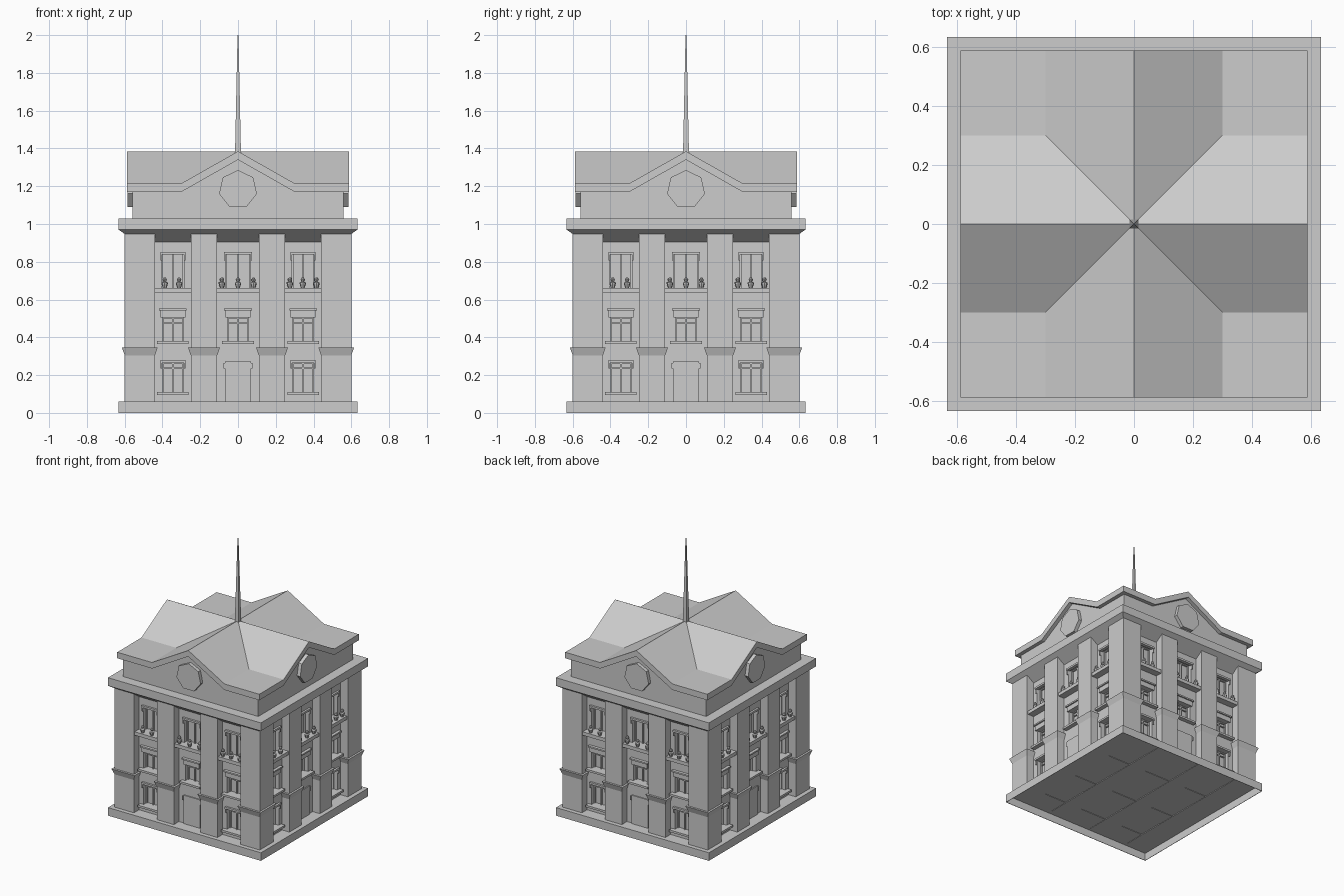
import bpy, bmesh
from math import sin, cos, pi
from mathutils import Matrix

cube = bpy.data.objects.get("Cube")
if cube:
    bpy.data.objects.remove(cube, do_unlink=True)

GREY = (0.604, 0.604, 0.604, 1)
stone = bpy.data.materials.new("grey_stone")
stone.use_nodes = True
stone.diffuse_color = GREY
stone.node_tree.nodes["Principled BSDF"].inputs["Base Color"].default_value = GREY

WALL, GLASS, PILLAR = 0.54, 0.50, 0.60     # distances of the facade planes from the centre
EDGE, BASE = 0.632, 0.06                   # plinth and cornice half width, plinth height
BAYS = [(-0.345, 0.095), (0, 0.11), (0.345, 0.095)]


def finish(bm, name, four=False):
    """Turn a bmesh into an object, repeated on all four sides if asked."""
    if four:
        source = bm.verts[:] + bm.edges[:] + bm.faces[:]
        for k in range(1, 4):
            copy = bmesh.ops.duplicate(bm, geom=source)["geom"]
            verts = [v for v in copy if isinstance(v, bmesh.types.BMVert)]
            bmesh.ops.rotate(bm, verts=verts, matrix=Matrix.Rotation(k * pi / 2, 3, 'Z'))
    bmesh.ops.recalc_face_normals(bm, faces=bm.faces)
    mesh = bpy.data.meshes.new(name)
    bm.to_mesh(mesh)
    bm.free()
    mesh.materials.append(stone)
    obj = bpy.data.objects.new(name, mesh)
    bpy.context.collection.objects.link(obj)


def bridge(bm, rings):
    """Skin a stack of rings and cap both ends."""
    n = len(rings[0])
    for low, high in zip(rings, rings[1:]):
        for i in range(n):
            j = (i + 1) % n
            bm.faces.new((low[i], low[j], high[j], high[i]))
    bm.faces.new(rings[0])
    bm.faces.new(rings[-1])


def box(bm, x0, x1, y0, y1, z0, z1, flare=0):
    """Box whose top is widened by flare on every side."""
    bridge(bm, [[bm.verts.new(p) for p in ((x0 - f, y0 - f, z), (x1 + f, y0 - f, z),
                                           (x1 + f, y1 + f, z), (x0 - f, y1 + f, z))]
                for z, f in ((z0, 0), (z1, flare))])


def front_box(bm, cx, half, z0, z1, back, front):
    """Box on the front facade, given by distances from the centre."""
    box(bm, cx - half, cx + half, -front, -back, z0, z1)


def square_stack(name, levels):
    """Square solid through a list of (half width, height) rings."""
    bm = bmesh.new()
    bridge(bm, [[bm.verts.new((sx * h, sy * h, z))
                 for sx, sy in ((-1, -1), (1, -1), (1, 1), (-1, 1))] for h, z in levels])
    finish(bm, name)


def cross_gable(name, half, top, drop=None, floor=None):
    """Crossed gables over a square, with a parallel underside or a flat floor."""
    bm = bmesh.new()
    steps = (-half, -0.3, 0, 0.3, half)
    grid = [[bm.verts.new((x, y, top + 0.17 * max(0, 1 - min(abs(x), abs(y)) / 0.3)))
             for y in steps] for x in steps]
    for i in range(4):
        for j in range(4):
            a, b, c, d = grid[i][j], grid[i + 1][j], grid[i + 1][j + 1], grid[i][j + 1]
            if i in (1, 2) and j in (1, 2):      # valley quads fold along the diagonal
                if i == j:
                    bm.faces.new((a, b, c))
                    bm.faces.new((a, c, d))
                else:
                    bm.faces.new((a, b, d))
                    bm.faces.new((b, c, d))
            else:
                bm.faces.new((a, b, c, d))
    lower = bmesh.ops.extrude_face_region(bm, geom=bm.faces[:], use_keep_orig=True)["geom"]
    for v in lower:
        if isinstance(v, bmesh.types.BMVert):
            v.co.z = floor if floor is not None else v.co.z - drop
    finish(bm, name)


# Main masses, with a plinth that is hollow underneath
square_stack("plinth", [(EDGE, BASE), (EDGE, 0), (EDGE - 0.003, 0), (EDGE - 0.003, BASE - 0.003)])
square_stack("inner_core", [(GLASS, BASE), (GLASS, 0.98)])
square_stack("cornice", [(WALL, 0.905), (EDGE, 0.97), (EDGE, 1.03)])
cross_gable("attic", 0.558, 1.17, floor=1.03)
cross_gable("roof", 0.587, 1.215, drop=0.045)

# Shallow crossing beams under the floor
bm = bmesh.new()
for x0, x1 in ((-PILLAR, -0.44), (-0.25, -0.11), (0.11, 0.25), (0.44, PILLAR)):
    box(bm, x0, x1, -PILLAR, PILLAR, BASE - 0.008, BASE - 0.002)
    box(bm, -PILLAR, PILLAR, x0, x1, BASE - 0.006, BASE - 0.002)
finish(bm, "floor_beams")

# Spire
bm = bmesh.new()
box(bm, -0.016, 0.016, -0.016, 0.016, 1.36, 2.0, -0.0135)
finish(bm, "spire")

# Heptagonal gable medallions
bm = bmesh.new()
bridge(bm, [[bm.verts.new((0.1025 * sin(a), -d, 1.183 + 0.1025 * cos(a)))
             for a in (2 * pi * i / 7 for i in range(7))] for d in (0.55, 0.584)])
finish(bm, "gable_medallions", four=True)

# Pillars with flared bands
bm = bmesh.new()
bands = bmesh.new()
for x0, x1, back in ((0.44, PILLAR, 0.44), (0.11, 0.25, GLASS), (-0.25, -0.11, GLASS)):
    box(bm, x0, x1, -PILLAR, -back, BASE, 0.97)
    box(bands, x0, x1, -PILLAR, -back, 0.305, 0.347, 0.015)
finish(bm, "pillars", four=True)
finish(bands, "pillar_bands", four=True)

# Bay walls, windows and trim
wall, frames, hoods, sills, ledges, door = (bmesh.new() for _ in range(6))
for cx, half in BAYS:
    middle = cx == 0
    upper_half = 0.065 if middle else 0.058
    # openings: bottom, top, half width
    openings = [(0.38, 0.505, 0.056), (0.66, 0.845, upper_half)]
    if not middle:
        openings.insert(0, (0.11, 0.265, 0.056))
    z = BASE
    for z0, z1, w in openings:
        front_box(wall, cx, half, z, z0, GLASS, WALL)
        for s in (-1, 1):
            front_box(wall, cx + s * (half + w) / 2, (half - w) / 2, z0, z1, GLASS, WALL)
            front_box(frames, cx + s * (w - 0.003), 0.003, z0, z1, GLASS, 0.512)
        front_box(frames, cx, w - 0.006, z1 - 0.006, z1, GLASS, 0.512)
        front_box(frames, cx, 0.005, z0, z1 - 0.006, GLASS, 0.512)
        if z0 < 0.6:
            front_box(frames, cx, w - 0.006, z1 - 0.032, z1 - 0.026, GLASS, 0.51)
            front_box(sills, cx, 0.084, z0 - 0.015, z0, GLASS, 0.572)
        z = z1
    front_box(wall, cx, half, z, 0.96, GLASS, WALL)

    # Middle-floor hoods
    front_box(hoods, cx, 0.066, 0.505, 0.541, WALL - 0.01, 0.552)
    front_box(hoods, cx, 0.073, 0.541, 0.552, WALL - 0.01, 0.562)
    # Eared lintels on the other floors, ears only beside the door
    for z1, w in ((0.265, 0.072 if middle else 0.062), (0.838, upper_half + 0.004)):
        if not middle or z1 > 0.5:
            front_box(hoods, cx, w + 0.004, z1, z1 + 0.014, WALL - 0.01, 0.555)
        for s in (-1, 1):
            front_box(hoods, cx + s * w, 0.004, z1 - 0.03, z1, WALL - 0.01, 0.55)
    # Balcony ledges
    front_box(ledges, cx, half, 0.636, 0.662, GLASS, 0.592)

# Door panel below the central windows
front_box(door, 0, 0.068, BASE, 0.272, WALL - 0.01, 0.548)
for bm, name in ((wall, "bay_walls"), (frames, "window_frames"), (hoods, "window_hoods"),
                 (sills, "window_sills"), (ledges, "balcony_ledges"), (door, "doors")):
    finish(bm, name, four=True)

# Balcony urns turned from a profile of radius and height
URN = [(0.010, 0), (0.017, 0.022), (0.017, 0.027), (0.007, 0.032), (0.012, 0.043), (0.005, 0.055)]
bm = bmesh.new()
for cx in (-0.388, -0.312, -0.085, 0, 0.082, 0.275, 0.343, 0.415):
    bridge(bm, [[bm.verts.new((cx + r * cos(a), -0.57 + r * sin(a), 0.662 + h))
                 for a in (pi * i / 4 for i in range(8))] for r, h in URN])
finish(bm, "balcony_urns", four=True)
